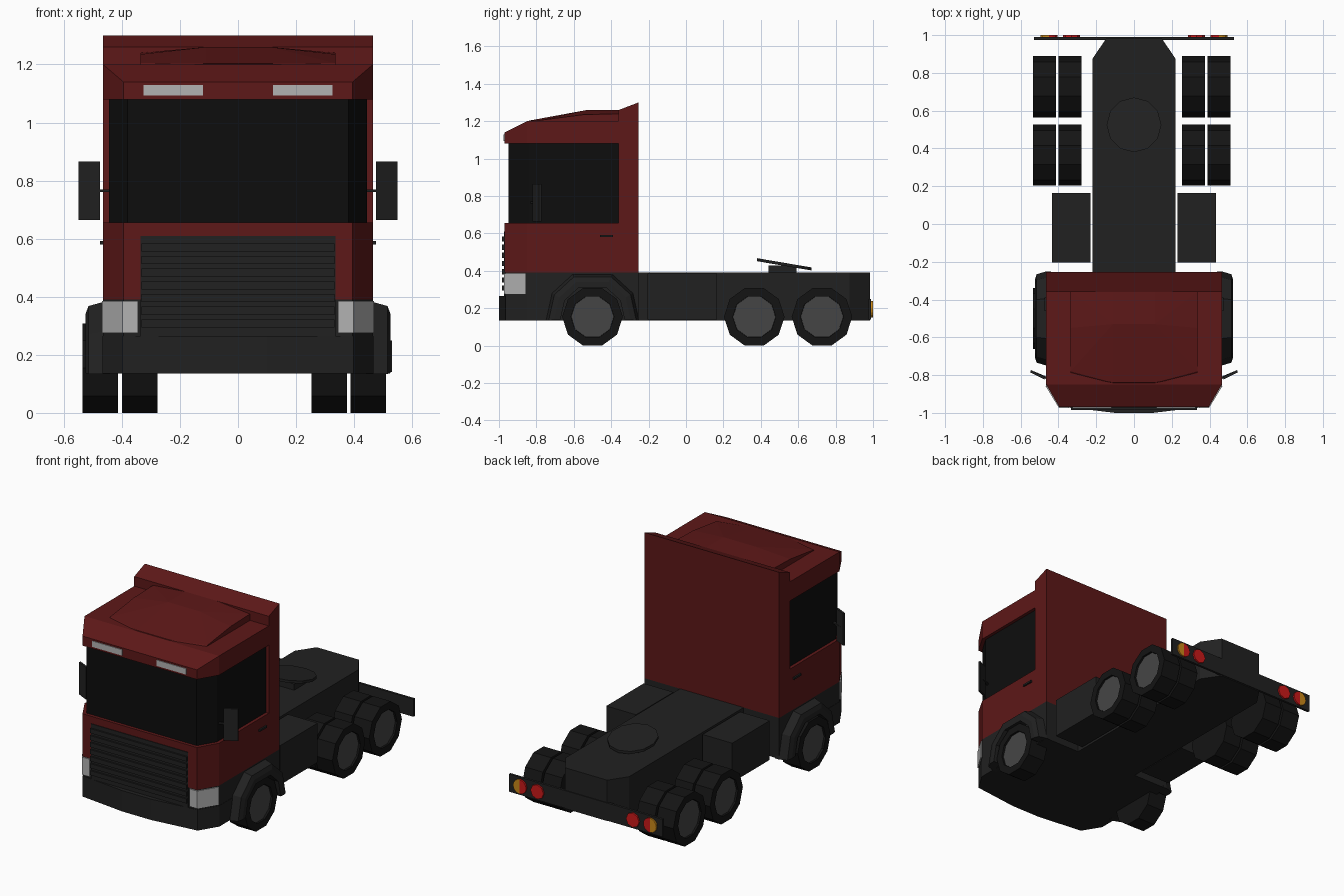
import bpy, bmesh
from math import sin, cos, pi, radians

if "Cube" in bpy.data.objects:
    bpy.data.objects.remove(bpy.data.objects["Cube"])


def mat(name, r, g, b):
    m = bpy.data.materials.new(name)
    m.diffuse_color = (r, g, b, 1)
    m.use_nodes = True
    m.node_tree.nodes["Principled BSDF"].inputs["Base Color"].default_value = m.diffuse_color
    return m


RED = mat("red_paint", 0.11, 0.009, 0.009)
DARK = mat("dark_plastic", 0.015, 0.015, 0.015)
TYRE = mat("rubber", 0.007, 0.007, 0.007)
GLASS = mat("dark_glass", 0.004, 0.004, 0.004)
HUB = mat("hub_grey", 0.06, 0.06, 0.06)
LAMP = mat("lamp_white", 0.45, 0.45, 0.45)
TAIL = mat("tail_red", 0.6, 0.01, 0.01)
AMBER = mat("amber", 0.6, 0.25, 0.01)


def finish(name, bm, m):
    bmesh.ops.recalc_face_normals(bm, faces=bm.faces)
    me = bpy.data.meshes.new(name)
    bm.to_mesh(me)
    bm.free()
    me.materials.append(m)
    ob = bpy.data.objects.new(name, me)
    bpy.context.collection.objects.link(ob)
    return ob


def loft(name, rings, m):
    """Skin closed rings of equal length and cap both ends."""
    bm = bmesh.new()
    vs = [[bm.verts.new(p) for p in ring] for ring in rings]
    n = len(vs[0])
    for a, b in zip(vs, vs[1:]):
        for i in range(n):
            j = (i + 1) % n
            bm.faces.new((a[i], a[j], b[j], b[i]))
    bm.faces.new(vs[0])
    bm.faces.new(vs[-1])
    return finish(name, bm, m)


def prism(name, outline, z0, z1, m):
    return loft(name, [[(x, y, z) for x, y in outline] for z in (z0, z1)], m)


def hull(name, pts, m):
    bm = bmesh.new()
    for p in pts:
        bm.verts.new(p)
    bmesh.ops.convex_hull(bm, input=bm.verts)
    bmesh.ops.dissolve_limit(bm, angle_limit=0.01, verts=bm.verts, edges=bm.edges)
    return finish(name, bm, m)


def box(name, x0, x1, y0, y1, z0, z1, m):
    return prism(name, [(x0, y0), (x1, y0), (x1, y1), (x0, y1)], z0, z1, m)


def both(half):
    """Mirror half an outline, listed from back to front, across x = 0."""
    return half + [(-x, y) for x, y in reversed(half)]


def x_ring(x, y, z, r, n=10):
    return [(x, y + r * cos(2 * pi * i / n), z + r * sin(2 * pi * i / n)) for i in range(n)]


# Cab shell, glass band and rear wall
cab = [(0.465, -0.36), (0.465, -0.85), (0.395, -0.97)]
prism("cab_lower", both(cab), 0.39, 0.655, RED)
prism("cab_windows", both([(0.445, -0.35), (0.445, -0.842), (0.38, -0.95)]), 0.65, 1.085, GLASS)
hull("cab_roof", [(s * x, y, z) for s in (-1, 1) for x, y, z in (
    (0.465, -0.36, 1.08), (0.465, -0.85, 1.08), (0.395, -0.97, 1.08),
    (0.465, -0.36, 1.2), (0.465, -0.85, 1.2), (0.395, -0.97, 1.14))], RED)
hull("roof_fairing", [(s * x, y, z) for s in (-1, 1) for x, y, z in (
    (0.335, -0.36, 1.19), (0.335, -0.36, 1.24), (0.335, -0.55, 1.235),
    (0.335, -0.78, 1.205), (0.335, -0.8, 1.19), (0.11, -0.36, 1.26),
    (0.11, -0.53, 1.26), (0.11, -0.84, 1.203), (0.11, -0.845, 1.19))], RED)
wall = [(-0.36, 0.39), (-0.255, 0.39), (-0.255, 1.3), (-0.36, 1.26)]
loft("cab_rear_wall", [[(x, y, z) for y, z in wall] for x in (-0.465, 0.465)], RED)

# Lower body, bumper and grille
prism("cab_base", both([(0.465, -0.255), (0.465, -0.85), (0.395, -0.965)]), 0.135, 0.39, DARK)
prism("bumper", both([(0.467, -0.7), (0.467, -0.85), (0.397, -0.965), (0.25, -0.982),
                      (0.1, -1.0)]), 0.135, 0.265, DARK)
box("grille_panel", -0.335, 0.335, -0.974, -0.95, 0.265, 0.61, DARK)
for i in range(7):
    z = 0.308 + i * 0.0437
    box("grille_slat", -0.333, 0.333, -0.984, -0.96, z - 0.014, z + 0.014, DARK)

# Chassis, rear coupling and rear bar
prism("chassis", both([(0.145, 0.985), (0.22, 0.875), (0.22, -0.3)]), 0.135, 0.39, DARK)
box("coupling_base", -0.08, 0.08, 0.44, 0.59, 0.38, 0.428, DARK)
disc = [(0.145 * sin(pi * i / 6), 0.525 + 0.145 * cos(pi * i / 6)) for i in range(12)]
loft("coupling_plate", [[(x, y, z - 0.17 * (y - 0.525)) for x, y in disc]
                        for z in (0.427, 0.443)], DARK)
box("rear_bar", -0.53, 0.53, 0.975, 0.99, 0.14, 0.25, DARK)


def lens(name, x, a0, a1, m):
    pts = [radians(a0 + (a1 - a0) * i / 8) for i in range(8 if a1 - a0 == 360 else 9)]
    loft(name, [[(x + 0.045 * cos(a), y, 0.195 + 0.045 * sin(a)) for a in pts]
                for y in (0.985, 1.0)], m)


for s, side in ((-1, "left"), (1, "right")):
    def sx(pts):
        return [(s * p[0], *p[1:]) for p in pts]

    # Lamps
    prism("headlight_" + side, sx([(0.345, -0.973), (0.398, -0.973), (0.468, -0.858),
                                   (0.44, -0.858), (0.385, -0.95), (0.345, -0.95)]),
          0.275, 0.385, LAMP)
    prism("roof_lamp_" + side, sx([(0.12, -0.975), (0.325, -0.975), (0.325, -0.96),
                                   (0.12, -0.96)]), 1.093, 1.13, LAMP)
    lens("tail_lamp_inner_" + side, s * 0.33, 0, 360, TAIL)
    for d, m in ((s, AMBER), (-s, TAIL)):
        start = -90 if d > 0 else 90
        lens("tail_lamp_half_" + side, s * 0.45, start, start + 180, m)

    # Side tank and door handle
    prism("side_tank_" + side, sx([(0.23, -0.205), (0.435, -0.205), (0.435, 0.165),
                                   (0.23, 0.165)]), 0.14, 0.385, DARK)
    prism("door_handle_" + side, sx([(0.46, -0.46), (0.475, -0.46), (0.475, -0.39),
                                     (0.46, -0.39)]), 0.58, 0.592, DARK)

    # Mirror on an arm
    prism("mirror_" + side, sx([(0.475, -0.822), (0.55, -0.785), (0.545, -0.773),
                                (0.475, -0.807)]), 0.665, 0.865, DARK)
    prism("mirror_arm_" + side, sx([(0.435, -0.835), (0.53, -0.79), (0.53, -0.78),
                                    (0.435, -0.82)]), 0.76, 0.77, DARK)

    # Faceted fender swept round the front wheel
    section = [(0.44, 0.25), (0.465, 0.25), (0.515, 0.235), (0.525, 0.205),
               (0.525, 0.172), (0.44, 0.172)]
    angles = [radians(a) for a in (-5, 30, 65, 115, 150, 185)]
    loft("fender_" + side, [[(s * x, -0.5 + r * cos(a), 0.155 + r * sin(a))
                             for x, r in section] for a in angles], DARK)

    # Wheels: single in front, double on the two rear axles
    outer = -0.535 if s < 0 else 0.51
    for label, y in (("front", -0.5), ("middle", 0.365), ("rear", 0.727)):
        for k in range(1 if label == "front" else 2):
            xo = outer - s * 0.135 * k
            xi = xo - s * 0.122
            name = label + "_wheel_" + side
            loft(name, [x_ring(xi, y, 0.154, 0.162), x_ring(xo, y, 0.154, 0.162),
                        x_ring(xo, y, 0.154, 0.115), x_ring(xo - s * 0.03, y, 0.154, 0.115)], TYRE)
            loft(name + "_hub", [x_ring(xo - s * 0.04, y, 0.154, 0.114),
                                 x_ring(xo - s * 0.012, y, 0.154, 0.114)], HUB)
